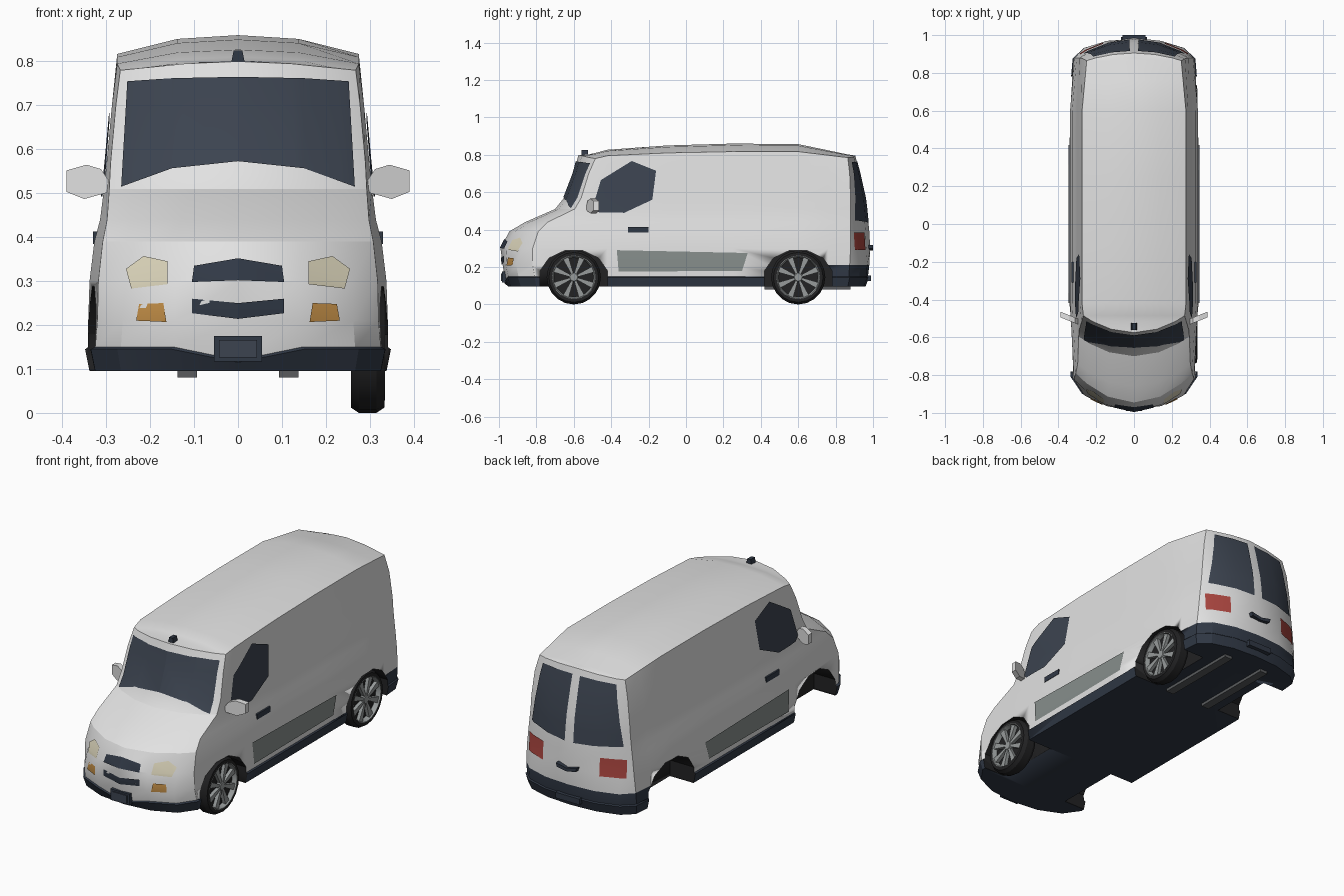
import bpy, bmesh, math
from mathutils import Vector

cube = bpy.data.objects.get("Cube")
if cube:
    bpy.data.objects.remove(cube, do_unlink=True)


def material(name, rgb):
    m = bpy.data.materials.new(name)
    m.use_nodes = True
    m.diffuse_color = (*rgb, 1)
    m.node_tree.nodes["Principled BSDF"].inputs["Base Color"].default_value = (*rgb, 1)
    return m


WHITE = material("white paint", (.76, .76, .76))
TRIM = material("dark blue trim", (.03, .04, .06))
GLASS = material("tinted glass", (.045, .057, .08))
RUBBER = material("black rubber", (.016, .016, .017))
ALLOY = material("wheel alloy", (.31, .33, .33))
GREY = material("grey panel", (.24, .27, .26))
STEEL = material("dark steel", (.1, .105, .11))
RED = material("red lamp", (.4, .06, .05))
CREAM = material("cream lamp", (.72, .67, .5))
AMBER = material("amber lamp", (.52, .26, .06))


def add_object(name, bm, *mats, mirror=False, angle=30):
    mesh = bpy.data.meshes.new(name)
    bm.to_mesh(mesh)
    bm.free()
    for m in mats:
        mesh.materials.append(m)
    ob = bpy.data.objects.new(name, mesh)
    bpy.context.collection.objects.link(ob)
    bpy.ops.object.select_all(action='DESELECT')
    bpy.context.view_layer.objects.active = ob
    ob.select_set(True)
    bpy.ops.object.shade_smooth_by_angle(angle=math.radians(angle))
    if mirror:
        ob.modifiers.new("mirror", 'MIRROR').merge_threshold = .0005
    return ob


def prism(name, pts, axis, lo, hi, mat, mirror=False, shear=0):
    """Extrude a 2D outline (remaining axes in order) along the named axis."""
    i = "xyz".index(axis)

    def place(p, d):
        v = list(p)
        v.insert(i, d)
        v[1] += shear * v[0]
        return v
    bm = bmesh.new()
    a = [bm.verts.new(place(p, lo)) for p in pts]
    b = [bm.verts.new(place(p, hi)) for p in pts]
    bm.faces.new(a)
    bm.faces.new(b)
    for k in range(len(pts)):
        j = (k + 1) % len(pts)
        bm.faces.new((a[k], a[j], b[j], b[k]))
    bmesh.ops.recalc_face_normals(bm, faces=bm.faces)
    return add_object(name, bm, mat, mirror=mirror)


def rect(u0, u1, v0, v1):
    return [(u0, v0), (u1, v0), (u1, v1), (u0, v1)]


# Body shell: plan outlines stacked upwards, then closed by a crowned roof
ROUND = [(0, 0), (.45, .1), (.82, .45), (1, 1)]
CHEVRON = [(0, 0), (.45, .2), (.82, .66), (1, 1)]
SIDE = [-.42, -.1, .25, .6]
# z, nose y, front corner y, x at front, middle, rear, rear corner y, tail y
LEVELS = [
    (.095, -.95, -.80, .325, .338, .315, .865, .96),
    (.145, -.972, -.81, .335, .348, .325, .875, .978),
    (.15, -.966, -.81, .325, .341, .32, .87, .973),
    (.21, -.98, -.82, .32, .341, .32, .875, .98),
    (.30, -.992, -.82, .318, .338, .313, .88, .985),
    (.39, -.945, -.79, .308, .327, .304, .88, .98),
    (.44, -.86, -.74, .298, .314, .298, .88, .975),
    (.51, -.70, -.595, .293, .305, .291, .88, .968),
    (.57, -.652, -.56, .29, .299, .287, .88, .96),
    (.70, -.602, -.52, .278, .287, .271, .875, .93),
    (.80, -.575, -.485, .268, .275, .25, .865, .905),
]
EDGE_Z = [.80, .795, .785, .78, .795, .81, .817, .817, .785, .785, .79, .795]
CROWN_Z = [.80, .80, .803, .81, .827, .85, .86, .857, .802, .80, .797, .795]


def outline(z, nose, front, xf, xm, xr, rear, tail):
    bow = CHEVRON if z > .25 else ROUND
    return ([(xf * f, nose + (front - nose) * t, z) for f, t in bow]
            + [(xm, y, z) for y in SIDE]
            + [(xr * f, tail + (rear - tail) * t, z) for f, t in reversed(bow)])


def body_shell():
    rings = [outline(*row) for row in LEVELS]
    for ring in rings[1:3]:                      # trim dips under the number plate
        x, y, z = ring[0]
        ring[0] = (x, y, z - .03)
    floor = [(0, y, z) for x, y, z in rings[0]]
    top = rings.pop()
    for s, k in ((1, 0), (.5, .8), (0, 1)):
        rings.append([(x * s, y, e + (c - e) * k)
                      for (x, y, z), e, c in zip(top, EDGE_Z, CROWN_Z)])
    bm = bmesh.new()
    loops = []
    for ring in [floor] + rings:
        full = ring + [(-x, y, z) for x, y, z in reversed(ring[1:-1])]
        loops.append([bm.verts.new(p) for p in full])
    for row, (low, high) in enumerate(zip(loops, loops[1:])):
        for k in range(len(low)):
            j = (k + 1) % len(low)
            face = bm.faces.new((low[k], low[j], high[j], high[k]))
            face.material_index = int(row < 3)   # floor and sill trim
    bmesh.ops.remove_doubles(bm, verts=bm.verts, dist=.0005)
    bmesh.ops.dissolve_degenerate(bm, edges=bm.edges, dist=.0003)
    bmesh.ops.recalc_face_normals(bm, faces=bm.faces)
    return bm


shell = body_shell()


def patch(name, pts, direction, mat):
    """Thin plate hugging the shell, trimmed to a convex outline, mirrored in x."""
    d = Vector(direction)
    bm = shell.copy()
    away = [f for f in bm.faces if f.normal.dot(d) < .1]
    bmesh.ops.delete(bm, geom=away, context='FACES')
    u = 1 if d.x else 0
    cu, cv = (sum(p[i] for p in pts) / len(pts) for i in (0, 1))
    for (a, b), (e, f) in zip(pts, pts[1:] + pts[:1]):
        n = Vector((f - b, a - e))
        if n.dot(Vector((cu - a, cv - b))) > 0:
            n = -n
        co, no = Vector((0, 0, b)), Vector((0, 0, n.y))
        co[u], no[u] = a, n.x
        bmesh.ops.bisect_plane(bm, geom=bm.verts[:] + bm.edges[:] + bm.faces[:],
                               plane_co=co, plane_no=no, clear_outer=True)
    bmesh.ops.translate(bm, verts=bm.verts, vec=d * .005)
    return add_object(name, bm, mat, mirror=True)


# Glass, lamps, grilles and side panels
FRONT, BACK, FLANK = (0, -1, 0), (0, 1, 0), (1, 0, 0)
patch("windshield_centre", [(0, .765), (.15, .762), (.15, .557), (0, .573)], FRONT, GLASS)
patch("windshield_sides", [(.15, .762), (.252, .755), (.266, .515), (.15, .557)], FRONT, GLASS)
patch("headlights", [(.16, .345), (.215, .357), (.255, .328), (.243, .283), (.16, .293)], FRONT, CREAM)
patch("indicators", [(.17, .25), (.225, .248), (.232, .21), (.163, .207)], FRONT, AMBER)
patch("upper_grille", [(0, .352), (.10, .335), (.105, .298), (0, .302)], FRONT, TRIM)
patch("lower_grille_top", [(0, .25), (.105, .26), (.105, .235), (0, .235)], FRONT, TRIM)
patch("lower_grille_base", [(0, .235), (.105, .235), (.105, .227), (0, .214)], FRONT, TRIM)
patch("rear_windows", [(.022, .765), (.215, .76), (.268, .45), (.025, .435)], BACK, GLASS)
patch("tail_lamps", rect(.165, .285, .29, .385), BACK, RED)
patch("side_windows", [(-.50, .515), (-.455, .665), (-.29, .767), (-.16, .715),
                       (-.18, .56), (-.33, .49), (-.475, .493)], FLANK, GLASS)
patch("side_panels", [(-.37, .29), (.33, .275), (.30, .18), (-.36, .175)], FLANK, GREY)

# Painted body: dark sill and rear bumper, with wheel arches cut out
bm = shell.copy()
bmesh.ops.bisect_plane(bm, geom=bm.verts[:] + bm.edges[:] + bm.faces[:],
                       plane_co=(0, .76, 0), plane_no=(0, 1, 0))
for f in bm.faces:
    c = f.calc_center_median()
    if c.z < .205 and c.y > .76:
        f.material_index = 1
body = add_object("body", bm, WHITE, TRIM, RUBBER, angle=25)
WHEEL_Y = (-.6, .6)
for y in WHEEL_Y:
    for side in (-1, 1):
        arch = [(y + .188 * math.cos(a), .138 + .155 * math.sin(a))
                for a in (math.tau * (k + .5) / 12 for k in range(12))]
        cutter = prism("arch_cutter", arch, "x", side * .2, side * .5, WHITE)
        cutter.data.materials.append(TRIM)
        cutter.data.materials.append(RUBBER)
        for p in cutter.data.polygons:
            p.material_index = 2
        cutter.hide_render = True
        mod = body.modifiers.new("arch", 'BOOLEAN')
        mod.operation, mod.solver, mod.object = 'DIFFERENCE', 'EXACT', cutter
        bpy.context.view_layer.objects.active = body
        bpy.ops.object.modifier_apply(modifier=mod.name)
        bpy.data.objects.remove(cutter, do_unlink=True)
body.modifiers.new("even shading", 'WEIGHTED_NORMAL').keep_sharp = True


# Wheels, fitted on the left side only
def lathe(name, profile, y, z, mat):
    bm = bmesh.new()
    vs = [bm.verts.new((x, y, z + r)) for r, x in profile]
    es = [bm.edges.new(pair) for pair in zip(vs, vs[1:])]
    bmesh.ops.spin(bm, geom=vs + es, cent=(0, y, z), axis=(1, 0, 0),
                   angle=math.tau, steps=20)
    bmesh.ops.remove_doubles(bm, verts=bm.verts, dist=.0005)
    bmesh.ops.recalc_face_normals(bm, faces=bm.faces)
    return add_object(name, bm, mat)


R = .145
for label, y in zip(("front", "rear"), WHEEL_Y):
    lathe(label + "_tyre", [(0, .31), (.108, .31), (.116, .333), (.133, .333), (R, .315),
                            (R, .275), (.133, .257), (0, .257)], y, R, RUBBER)
    lathe(label + "_rim", [(.109, .311), (.117, .335), (.114, .335), (.106, .311)], y, R, ALLOY)
    lathe(label + "_hub", [(0, .331), (.02, .331), (.026, .322), (.026, .309)], y, R, ALLOY)
    for k in range(8):
        a = math.tau * (k + .5) / 8
        c, s = math.cos(a), math.sin(a)
        spoke = [(y + r * c - w * s, R + r * s + w * c)
                 for r, w in ((.02, -.006), (.11, -.016), (.11, .016), (.02, .006))]
        prism(label + "_spoke", spoke, "x", .309, .328, ALLOY)

# Door mirrors, handles, plates, aerial and underside rails
prism("door_mirrors", [(.285, .515), (.312, .555), (.345, .565), (.39, .552), (.39, .503),
                       (.35, .487), (.285, .505)], "y", -.65, -.62, WHITE, True, shear=.4)
prism("door_handles", rect(-.31, -.20, .385, .413), "x", .30, .33, TRIM, True)
prism("front_plate_frame", rect(-.055, .055, .117, .175), "y", -.985, -.94, TRIM)
prism("front_plate", rect(-.043, .043, .126, .166), "y", -.99, -.98, GLASS)
prism("rear_plate", rect(-.07, .07, .125, .155), "y", .95, .99, TRIM)
prism("rear_handle", [(-.06, .318), (0, .305), (.06, .318), (.055, .298), (0, .288),
                      (-.055, .298)], "y", .96, 1.0, TRIM)
prism("aerial", [(-.016, .795), (.016, .795), (.01, .825), (-.01, .825)], "y", -.56, -.525, TRIM)
prism("underside_rails", rect(.093, .138, .08, .1), "y", .42, .88, STEEL, True)
shell.free()
